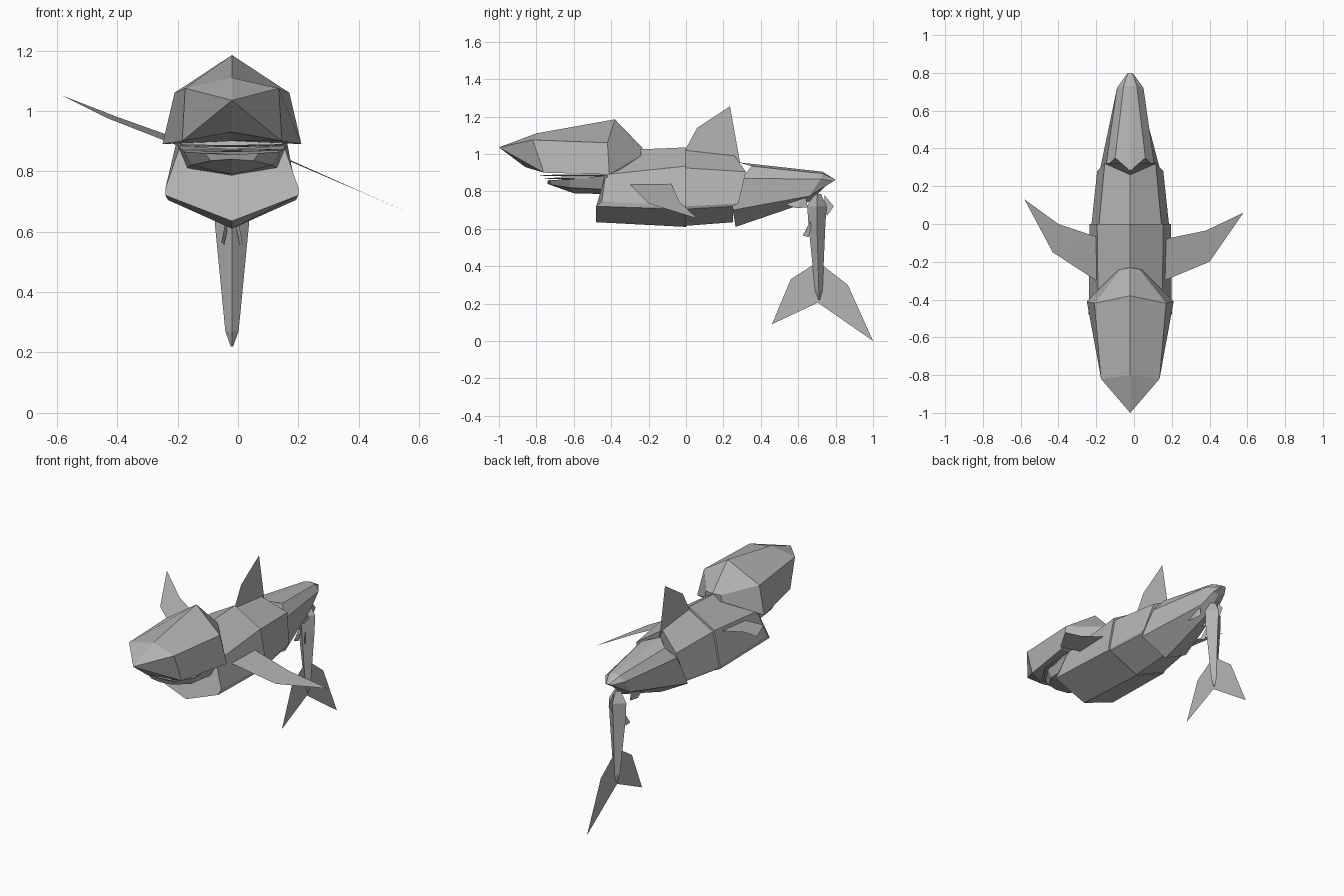
import bpy, bmesh

CX = -0.02  # centre line of the body

grey = bpy.data.materials.new("shark grey")
grey.diffuse_color = (0.46, 0.46, 0.46, 1)


def finish(name, bm):
    me = bpy.data.meshes.new(name)
    bm.to_mesh(me)
    bm.free()
    me.materials.append(grey)
    ob = bpy.data.objects.new(name, me)
    bpy.context.collection.objects.link(ob)
    return ob


def loft(name, sections):
    """Skin mirrored half sections, each running from top centre to bottom centre."""
    bm = bmesh.new()
    rings = []
    for half in sections:
        pts = [(CX + x, y, z) for x, y, z in half]
        pts += [(CX - x, y, z) for x, y, z in half[-2:0:-1]]
        rings.append([bm.verts.new(p) for p in pts])
    n = len(rings[0])
    for a, b in zip(rings, rings[1:]):
        for i in range(n):
            j = (i + 1) % n
            bm.faces.new((a[i], a[j], b[j], b[i]))
    bm.faces.new(rings[0])
    bm.faces.new(rings[-1])
    bmesh.ops.remove_doubles(bm, verts=bm.verts, dist=0.0005)
    bmesh.ops.recalc_face_normals(bm, faces=bm.faces)
    return finish(name, bm)


def fin(name, pts):
    """Thin sheet fin."""
    bm = bmesh.new()
    f = bm.faces.new([bm.verts.new(p) for p in pts])
    bmesh.ops.triangulate(bm, faces=[f])
    return finish(name, bm)


def side_fin(name, yz, x=CX):
    return fin(name, [(x, y, z) for y, z in yz])


# Head with pointed snout and tapering back of the skull
loft("head", [
    [(0, -1.0, 1.035)] * 4,
    [(0, -0.80, 1.11), (0.155, -0.82, 1.075), (0.165, -0.76, 0.90), (0, -0.86, 0.93)],
    [(0, -0.38, 1.185), (0.19, -0.42, 1.06), (0.23, -0.41, 0.89), (0, -0.45, 0.90)],
    [(0, -0.23, 1.03), (0.05, -0.24, 1.03), (0.06, -0.24, 0.99), (0, -0.24, 0.97)],
])

# Lower jaw and tooth plates
loft("lower_jaw", [
    [(0, -0.74, 0.855), (0.09, -0.73, 0.86), (0.07, -0.72, 0.835), (0, -0.74, 0.84)],
    [(0, -0.60, 0.86), (0.16, -0.62, 0.865), (0.135, -0.62, 0.82), (0, -0.60, 0.79)],
    [(0, -0.42, 0.875), (0.18, -0.42, 0.885), (0.15, -0.42, 0.81), (0, -0.42, 0.785)],
])
for i, z in enumerate((0.868, 0.884)):
    y0 = -0.755 - 0.025 * i
    loft("tooth_plate", [
        [(0, y0, z + 0.003), (0.09, y0 + 0.01, z + 0.004), (0.09, y0 + 0.01, z), (0, y0, z)],
        [(0, -0.64, z), (0.165, -0.64, z + 0.006), (0.165, -0.64, z), (0, -0.64, z - 0.004)],
        [(0, -0.43, z), (0.17, -0.43, z + 0.006), (0.17, -0.43, z), (0, -0.43, z - 0.004)],
    ])

# Trunk in three overlapping segments
loft("chest", [
    [(0, -0.36, 1.02), (0.17, -0.43, 0.89), (0.22, -0.45, 0.745), (0.22, -0.48, 0.72), (0, -0.48, 0.635)],
    [(0, 0.0, 1.035), (0.175, 0.0, 0.935), (0.215, 0.0, 0.725), (0.212, 0.0, 0.705), (0, 0.0, 0.61)],
])
loft("middle_body", [
    [(0, -0.01, 1.02), (0.165, 0.0, 0.925), (0.205, 0.0, 0.72), (0.202, 0.0, 0.705), (0, -0.01, 0.615)],
    [(0, 0.26, 0.99), (0.135, 0.32, 0.905), (0.175, 0.28, 0.735), (0.17, 0.25, 0.72), (0, 0.25, 0.635)],
])
loft("rear_body", [
    [(0, 0.28, 0.955), (0.08, 0.35, 0.935), (0.13, 0.30, 0.87), (0.168, 0.25, 0.70), (0, 0.265, 0.61)],
    [(0, 0.73, 0.905), (0.035, 0.73, 0.895), (0.07, 0.72, 0.865), (0.06, 0.66, 0.775), (0, 0.66, 0.745)],
    [(0, 0.80, 0.862), (0.012, 0.80, 0.862), (0.02, 0.79, 0.855), (0.04, 0.75, 0.83), (0, 0.75, 0.83)],
])

# Hanging tail stalk: diamond sections stacked downwards
loft("tail_stalk", [
    [(0, y - d, z), (w, y, z), (0, y + d, z)]
    for y, z, w, d in ((0.70, 0.785, 0.022, 0.022), (0.70, 0.72, 0.060, 0.052),
                       (0.70, 0.62, 0.056, 0.045), (0.71, 0.27, 0.022, 0.020),
                       (0.712, 0.22, 0.004, 0.004))
])

# Centre-line fins
side_fin("dorsal_fin", [(0.0, 1.0), (0.0, 1.03), (0.06, 1.14), (0.235, 1.255),
                        (0.225, 1.07), (0.29, 0.95)])
side_fin("tail_fin_front", [(0.70, 0.42), (0.56, 0.33), (0.46, 0.09), (0.705, 0.205)])
side_fin("tail_fin_back", [(0.705, 0.205), (1.0, 0.0), (0.865, 0.30), (0.73, 0.405), (0.70, 0.42)])
side_fin("second_dorsal_fin", [(0.74, 0.78), (0.79, 0.72), (0.755, 0.67), (0.74, 0.70)])

# Small paired fins under the tail
for s, side in ((-1, "left"), (1, "right")):
    fin("pelvic_fin_" + side, [(CX + s * 0.045, 0.50, 0.74), (CX + s * 0.05, 0.64, 0.79),
                               (CX + s * 0.05, 0.65, 0.715), (CX + s * 0.06, 0.59, 0.71)])
    fin("anal_fin_" + side, [(CX + s * 0.02, 0.665, 0.64), (CX + s * 0.035, 0.625, 0.565),
                             (CX + s * 0.025, 0.655, 0.555), (CX + s * 0.015, 0.67, 0.61)])

# Pectoral fins, one raised and one lowered
fin("pectoral_fin_left", [(-0.20, -0.30, 0.885), (-0.43, -0.15, 0.975), (-0.58, 0.13, 1.05),
                          (-0.40, 0.0, 0.98), (-0.19, -0.07, 0.905)])
fin("pectoral_fin_right", [(0.16, -0.30, 0.838), (0.40, -0.20, 0.735), (0.58, 0.06, 0.655),
                           (0.38, -0.035, 0.745), (0.16, -0.08, 0.843)])
